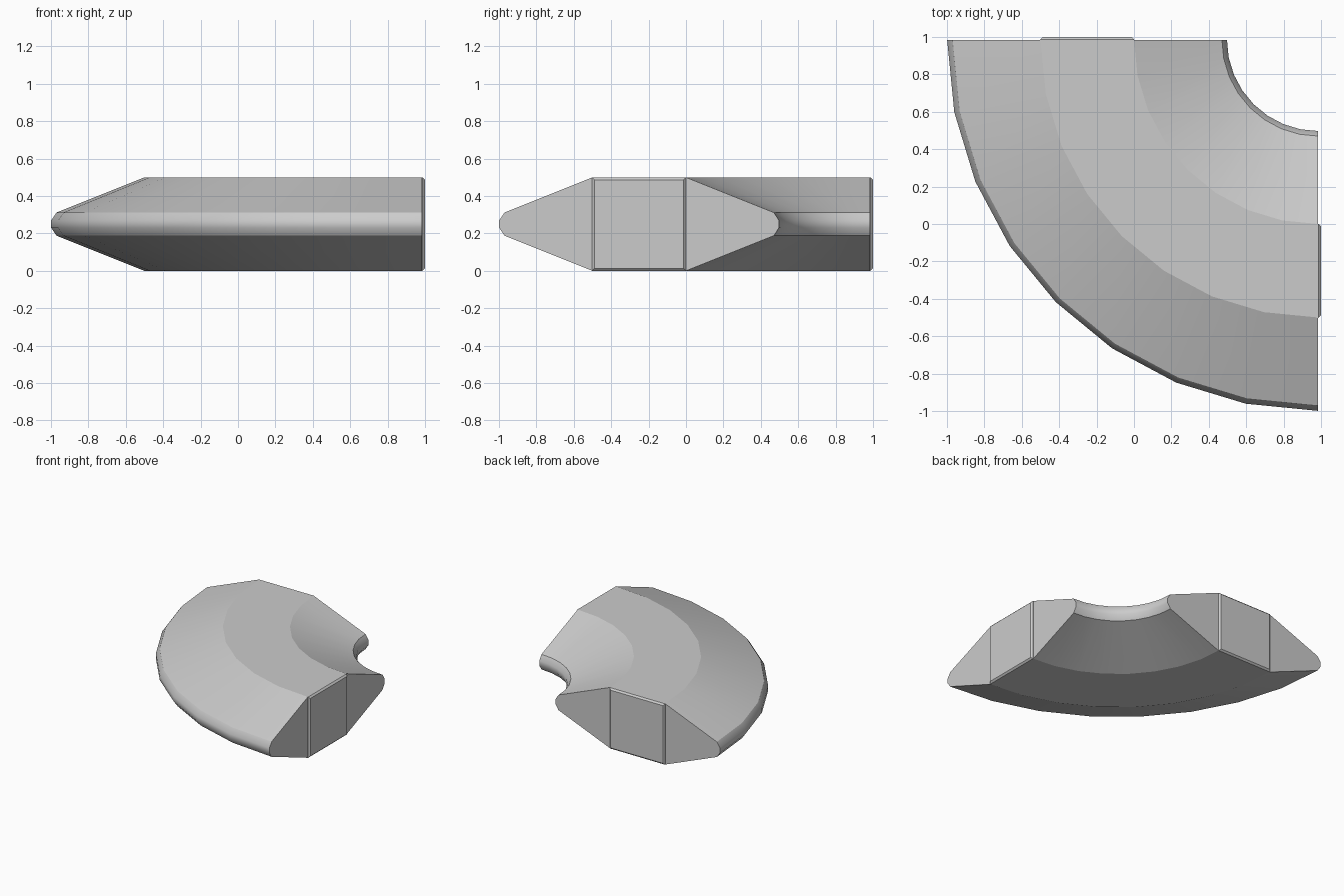
import bpy, bmesh, math
from mathutils import Vector

if "Cube" in bpy.data.objects:
    bpy.data.objects.remove(bpy.data.objects["Cube"])

grey = bpy.data.materials.new("light grey")
grey.diffuse_color = (0.6, 0.6, 0.6, 1)
grey.use_nodes = True
grey.node_tree.nodes["Principled BSDF"].inputs["Base Color"].default_value = grey.diffuse_color

C = 0.985      # centre of the bend in x and y
STEPS = 8      # segments over the quarter turn


def finish(name, bm):
    bmesh.ops.recalc_face_normals(bm, faces=bm.faces)
    me = bpy.data.meshes.new(name)
    bm.to_mesh(me)
    bm.free()
    me.materials.append(grey)
    ob = bpy.data.objects.new(name, me)
    bpy.context.collection.objects.link(ob)
    return ob


# Curved bank: cross-section (radius, height) swept through 90 degrees
upper = [(0.488, 0.27), (0.515, 0.312), (0.985, 0.5),
         (1.485, 0.5), (1.955, 0.312), (1.984, 0.27)]
profile = upper + [(r, 0.5 - z) for r, z in reversed(upper)]
n = len(profile)
bm = bmesh.new()
rings = []
for i in range(STEPS + 1):
    a = math.pi + i * math.pi / 2 / STEPS
    rings.append([bm.verts.new((C + r * math.cos(a), C + r * math.sin(a), z))
                  for r, z in profile])
for r0, r1 in zip(rings, rings[1:]):
    for j in range(n):
        k = (j + 1) % n
        f = bm.faces.new((r0[j], r0[k], r1[k], r1[j]))
        f.smooth = True
for ring in (rings[0], rings[-1]):
    bm.faces.new(ring)
# crisp long edges everywhere but on the rounded rims
for r0, r1 in zip(rings, rings[1:]):
    for j in (1, 2, 3, 4, 7, 8, 9, 10):
        bm.edges.get((r0[j], r1[j])).smooth = False
for ring in (rings[0], rings[-1]):
    for j in range(n):
        bm.edges.get((ring[j], ring[(j + 1) % n])).smooth = False
finish("curved_bank", bm)


# Chamfered connector plates on the two cut ends
def plate(name, swap):
    bm = bmesh.new()
    loops = []
    for x, inset in ((0.975, 0), (0.987, 0), (1.0, 0.013)):
        y0, y1, z0, z1 = -0.502 + inset, -inset, inset, 0.5 - inset
        pts = [(x, y0, z0), (x, y1, z0), (x, y1, z1), (x, y0, z1)]
        loops.append([bm.verts.new((p[1], p[0], p[2]) if swap else p) for p in pts])
    for a, b in zip(loops, loops[1:]):
        for j in range(4):
            k = (j + 1) % 4
            bm.faces.new((a[j], a[k], b[k], b[j]))
    bm.faces.new(loops[0])
    bm.faces.new(loops[-1])
    finish(name, bm)


plate("right_end_plate", False)
plate("back_end_plate", True)
